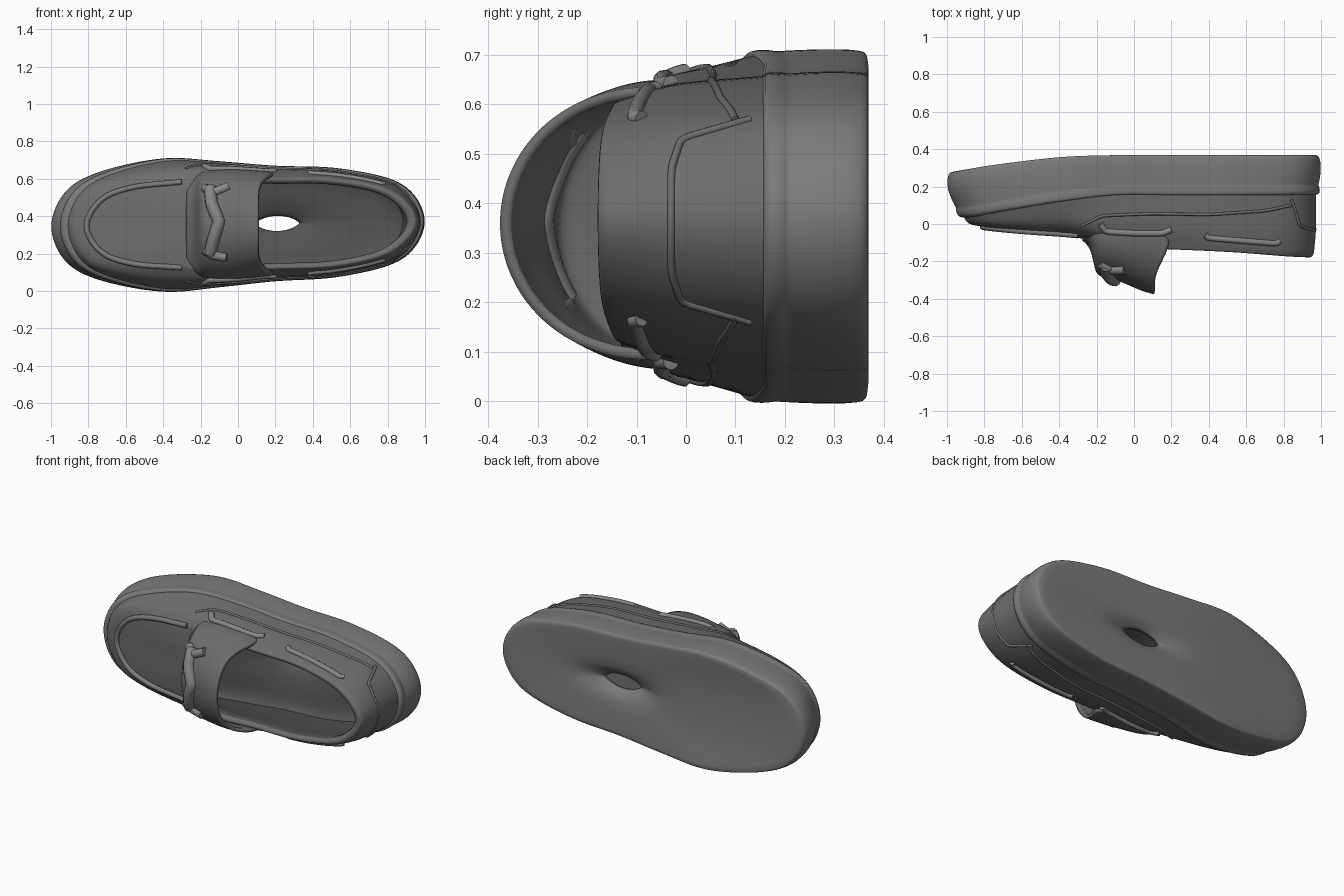
import bpy, bmesh, math
from mathutils import Vector
from mathutils.bvhtree import BVHTree

if "Cube" in bpy.data.objects:
    bpy.data.objects.remove(bpy.data.objects["Cube"])


def material(name, g):
    m = bpy.data.materials.new(name)
    m.diffuse_color = (g, g, g, 1)
    m.use_nodes = True
    m.node_tree.nodes["Principled BSDF"].inputs["Base Color"].default_value = m.diffuse_color
    return m


RUBBER, LEATHER = material("rubber", .2), material("leather", .155)
TRIM, LINING = material("trim", .24), material("lining", .085)


def clamp(v):
    return max(0.0, min(1.0, v))


def centre(x):            # slightly slanted centre line of the shoe
    return 0.358 + 0.014 * x


def bottom(x):            # ground side of the sole, with toe spring
    return 0.37 - 0.09 * clamp((-0.2 - x) / 0.8) ** 1.6


def welt(x):              # joint between sole and upper
    return 0.165 - 0.12 * clamp((-0.1 - x) / 0.85) ** 1.2


def floor(x):             # insole
    return bottom(x) - 0.14


# Half rings from toe tip to heel tip: (x, half width, depth y)
BASE = [(-1, 0, 0), (-.925, .185, 0), (-.74, .29, 0), (-.4, .357, 0), (-.1, .337, 0),
        (.2, .309, 0), (.55, .289, 0), (.88, .2, 0), (1, 0, 0)]
SHOULDER = [(-.89, 0, 0), (-.82, .17, 0), (-.66, .25, 0), (-.38, .302, .0), (-.1, .308, -.03),
            (.2, .287, -.02), (.53, .266, -.03), (.85, .185, -.04), (.975, 0, -.04)]
SEAM = [(-.81, 0, -.015), (-.73, .14, -.025), (-.56, .205, -.04), (-.3, .23, -.06), (-.05, .262, -.1),
        (.2, .252, -.11), (.53, .242, -.125), (.83, .168, -.15), (.963, 0, -.16)]
MOUTH = [(-.25, 0, -.08), (-.25, .08, -.08), (-.25, .15, -.075), (-.2, .215, -.08), (-.03, .25, -.125),
         (.2, .242, -.135), (.53, .232, -.15), (.82, .16, -.172), (.95, 0, -.178)]


def inset(ring, d, dy=0.0):
    return [(x * (1 - .4 * d), w * (1 - d), y + dy) for x, w, y in ring]


def level(fn, scale, dy=0.0, toe=0.0):
    """Base outline scaled, laid at depth fn(x); toe pulls the front in."""
    out = []
    for x, w, _ in BASE:
        s = scale - toe * clamp((-.5 - x) / .5)
        out.append((x * s, w * s, fn(x) + dy))
    return out


def ellipse(rx, rz, y, sharp=1.0):
    return [(.21 - rx * math.cos(i * math.pi / 8), rz * abs(math.sin(i * math.pi / 8)) ** sharp, y)
            for i in range(9)]


def mix(a, b, t):
    return [tuple(p + (q - p) * t for p, q in zip(u, v)) for u, v in zip(a, b)]


def full_ring(half, steps=6):
    """Mirror a half ring and run a smooth closed curve through it."""
    pts = [Vector(p) for p in half] + [Vector((x, -w, y)) for x, w, y in half[-2:0:-1]]
    n, out = len(pts), []
    for i in range(n):
        a, b, c, d = (pts[(i + k) % n] for k in (-1, 0, 1, 2))
        for s in range(steps):
            t = s / steps
            p = .5 * (2 * b + (c - a) * t + (2 * a - 5 * b + 4 * c - d) * t * t
                      + (3 * b - 3 * c + d - a) * t ** 3)
            out.append((p.x, p.z, centre(p.x) + p.y))
    return out


def grid_object(name, rows, mats, wrap, close=False, levels=1, inner=99):
    """Skin the rows; rows from index inner on take the second material."""
    bm = bmesh.new()
    vs = [[bm.verts.new(p) for p in r] for r in rows]
    n = len(rows[0])
    pairs = list(zip(vs, vs[1:])) + ([(vs[-1], vs[0])] if close else [])
    for k, (a, b) in enumerate(pairs):
        for i in range(n if wrap else n - 1):
            j = (i + 1) % n
            f = bm.faces.new((a[i], a[j], b[j], b[i]))
            f.smooth, f.material_index = True, int(k >= inner)
    bmesh.ops.recalc_face_normals(bm, faces=bm.faces)
    me = bpy.data.meshes.new(name)
    bm.to_mesh(me)
    bm.free()
    for m in mats:
        me.materials.append(m)
    ob = bpy.data.objects.new(name, me)
    bpy.context.collection.objects.link(ob)
    mod = ob.modifiers.new("smooth", 'SUBSURF')
    mod.levels = mod.render_levels = levels
    return ob


def tube(name, pts, r, mat=TRIM):
    cu = bpy.data.curves.new(name, 'CURVE')
    cu.dimensions = '3D'
    cu.bevel_depth, cu.bevel_resolution, cu.use_fill_caps = r, 3, True
    cu.materials.append(mat)
    sp = cu.splines.new('NURBS')
    sp.points.add(len(pts) - 1)
    for p, co in zip(sp.points, pts):
        p.co = (*co, 1)
    sp.order_u, sp.use_endpoint_u, sp.resolution_u = 4, True, 4
    ob = bpy.data.objects.new(name, cu)
    bpy.context.collection.objects.link(ob)


# Sole: flat tread with a slot, side wall, welt bead, insole
slot_low, dip = ellipse(.11, .038, .31, 1.5), ellipse(.3, .09, .357)
slot_top, bowl = ellipse(.11, .038, .29, 1.5), ellipse(.32, .12, .25)
edge, insole = level(bottom, .975), level(floor, .86)
sole_rings = [slot_low, mix(slot_low, dip, .5), dip, mix(dip, edge, .5), edge, level(bottom, .985, -.003),
              level(bottom, 1.0, -.03), level(bottom, 1.0, -.1),
              level(welt, .99, .055, .03), level(welt, .985, .04, .035), level(welt, .995, .03, .04),
              level(welt, .995, .0, .05), level(welt, .98, -.012, .055),
              level(welt, .9, -.01, .05), insole, mix(insole, bowl, .5), bowl, slot_top]
grid_object("sole", [full_ring(r) for r in sole_rings], (RUBBER, LINING), True, close=True, inner=13)

# Upper: sides and toe top, rolled collar, lining
lower = level(welt, .975, .01, .055)
upper_rings = [lower, mix(lower, SHOULDER, .5), SHOULDER, mix(SHOULDER, SEAM, .55), SEAM,
               mix(SEAM, MOUTH, .35), mix(SEAM, MOUTH, .7), MOUTH,
               inset(MOUTH, .06, -.002), inset(MOUTH, .12, .015), inset(MOUTH, .13, .04),
               inset(SEAM, .13, .06), inset(SHOULDER, .13, .08), level(floor, .87, .01, .02)]
upper = grid_object("upper", [full_ring(r) for r in upper_rings], (LEATHER, LINING), True, inner=9)

# Saddle: raised arch over the instep, (x, half width, base y, crown y)
stations = [(-.27, .2, -.04, -.08), (-.22, .25, -.04, -.12), (-.2, .265, -.03, -.24),
            (-.185, .275, -.03, -.275), (-.08, .284, -.04, -.29), (0, .28, -.05, -.33),
            (.06, .272, -.06, -.353), (.11, .265, -.07, -.366)]
rows = []
for x, w, b, c in stations:
    row = []
    for i in range(25):
        a = math.pi * i / 24
        px = x + .08 * math.cos(a) ** 8 * clamp((x + .1) / .2)
        row.append((px, b + (c - b) * math.sin(a) ** .95, centre(x) + w * math.cos(a)))
    rows.append(row)
saddle = grid_object("saddle", rows, (LEATHER,), False, levels=2)
solid = saddle.modifiers.new("thickness", 'SOLIDIFY')
solid.thickness, solid.offset = .022, 0

# Surface lookup used to lay trim on the shoe
dg = bpy.context.evaluated_depsgraph_get()
trees = [BVHTree.FromObject(o, dg) for o in (upper, saddle)]


def trim(name, rays, r, mat=TRIM):
    pts = []
    for o, d in rays:
        hits = [h for h in (t.ray_cast(Vector(o), Vector(d)) for t in trees) if h[0]]
        if hits:
            pts.append(min(hits, key=lambda h: h[3])[0])
    if len(pts) > 3:
        tube(name, pts, r, mat)


def path(pts, k=4):
    out = []
    for (a, b), (c, d) in zip(pts, pts[1:]):
        out += [(a + (c - a) * i / k, b + (d - b) * i / k) for i in range(k)]
    return out + [pts[-1]]


# Raised seam around the toe panel
ring = full_ring(SEAM)
tube("toe_seam", [(x, y - .002, z) for x, y, z in ring[-18:] + ring[:19]], .015, RUBBER)

# Side trims, the same on both sides
for side, sgn in (("upper", 1), ("lower", -1)):
    for name, pts, r, mat in (
            ("front_lace", [(-.18, .0), (-.15, -.04), (.0, -.05), (.15, -.05), (.2, -.03)], .017, TRIM),
            ("rear_lace", [(.38, -.06), (.4, -.075), (.76, -.105), (.78, -.09)], .016, TRIM),
            ("wing_seam", [(-.28, -.01), (-.17, .045), (.1, .055), (.4, .05), (.7, .07), (.84, .1)],
             .008, LEATHER)):
        trim(f"{name}_{side}", [((x, y, .36 + sgn), (0, 0, -sgn)) for x, y in path(pts)], r, mat)

# Seam around the back of the heel
trim("heel_seam", [((2, y, z), (-1, 0, 0)) for y, z in
                   path([(.13, .16), (-.01, .2), (-.03, .26), (-.03, .47), (-.01, .53), (.13, .57)])], .008, LEATHER)

# Ornament across the saddle: bar with a short cross piece at each end
for name, pts, r in (
        ("ornament_bar", [(-.15, .2), (-.13, .28), (-.1, .37), (-.14, .46), (-.15, .55)], .034),
        ("ornament_end_top", [(-.18, .55), (-.12, .53), (-.05, .56)], .025),
        ("ornament_end_low", [(-.18, .22), (-.13, .19), (-.06, .18)], .025)):
    trim(name, [((x, -1, z), (0, 1, 0)) for x, z in path(pts)], r)
